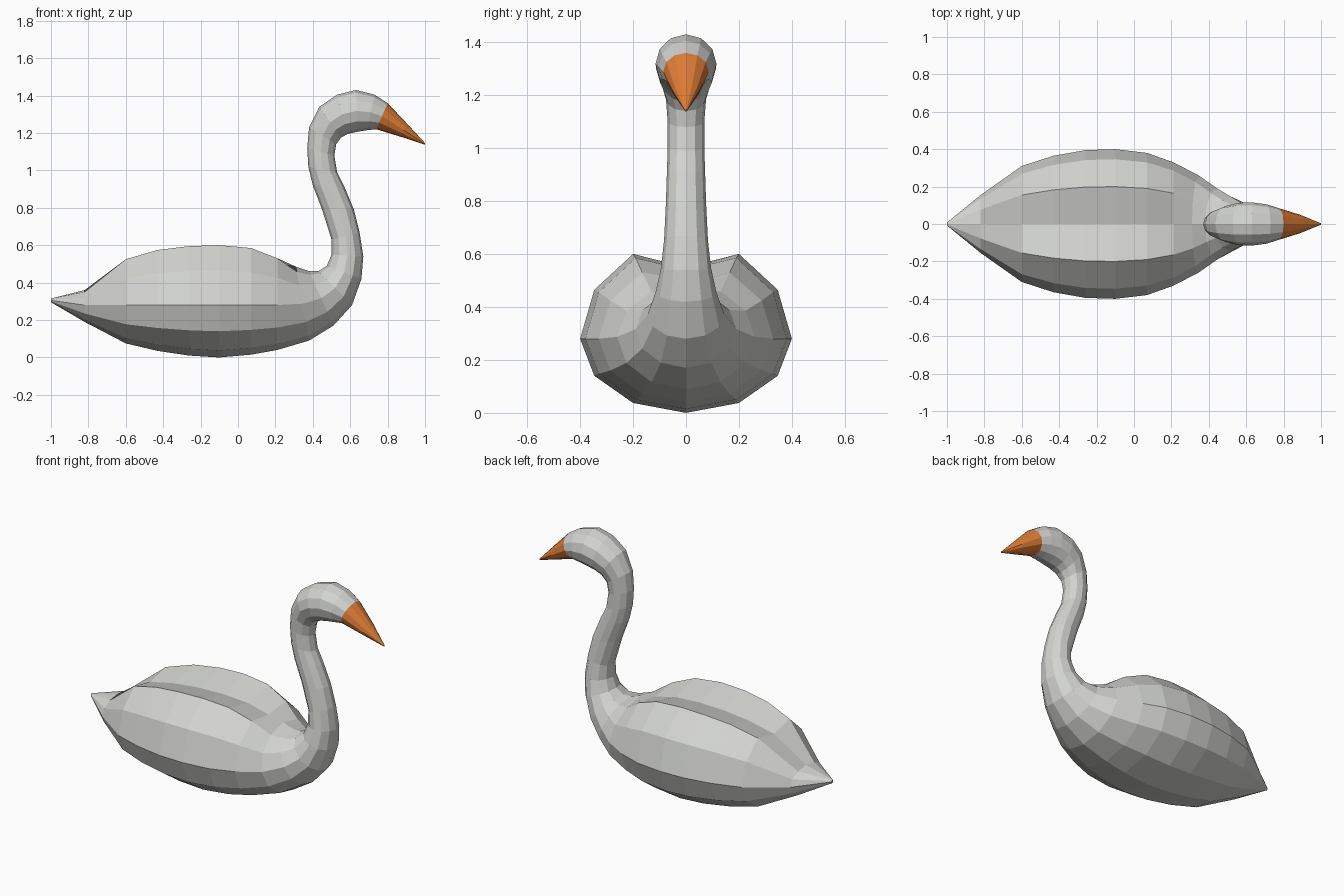
import bpy
import bmesh
from math import cos, sin, tau
from mathutils import Vector

SIDES = 12

if "Cube" in bpy.data.objects:
    bpy.data.objects.remove(bpy.data.objects["Cube"], do_unlink=True)


def make_material(name, colour):
    mat = bpy.data.materials.new(name)
    mat.use_nodes = True
    rgba = (*colour, 1)
    mat.diffuse_color = rgba
    mat.node_tree.nodes["Principled BSDF"].inputs["Base Color"].default_value = rgba
    return mat


def ring(low, high, half_width, middle=0.5, crown=1.0):
    """Ring of points between a low and a high point; crown sinks the topmost point."""
    low, high = Vector(low), Vector(high)
    centre = low.lerp(high, middle)
    points = []
    for i in range(SIDES):
        angle = tau * i / SIDES
        rise = sin(angle)
        reach = (high - centre) * rise if rise > 0 else (centre - low) * rise
        if i == SIDES // 4:
            reach *= crown
        points.append(centre + reach + Vector((0, half_width * cos(angle), 0)))
    return points


def loft(name, rings, material):
    """Skin a row of rings into one closed, flat-shaded object."""
    bm = bmesh.new()
    loops = [[bm.verts.new(p) for p in points] for points in rings]
    for a, b in zip(loops, loops[1:]):
        for i in range(SIDES):
            j = (i + 1) % SIDES
            bm.faces.new((a[i], a[j], b[j], b[i]))
    bm.faces.new(loops[0])
    bm.faces.new(loops[-1])
    bmesh.ops.recalc_face_normals(bm, faces=bm.faces)
    mesh = bpy.data.meshes.new(name)
    bm.to_mesh(mesh)
    bm.free()
    mesh.materials.append(material)
    obj = bpy.data.objects.new(name, mesh)
    bpy.context.collection.objects.link(obj)
    return obj


def side_rings(sections):
    """Rings from (low x, low z, high x, high z, half width)."""
    return [ring((lx, 0, lz), (hx, 0, hz), w) for lx, lz, hx, hz, w in sections]


feathers = make_material("pale grey feathers", (0.65, 0.66, 0.63))
orange = make_material("orange beak", (0.74, 0.205, 0.037))

# Body, tail to chest: x, half width, keel height, back height, crown
# A crown below one makes the valley between the folded wings
waist = 0.28
body_sections = [
    (-0.82, 0.155, 0.19, 0.36, 1),
    (-0.6, 0.31, 0.075, 0.563, 0.75),
    (-0.43, 0.365, 0.035, 0.62, 0.73),
    (-0.26, 0.395, 0.01, 0.644, 0.73),
    (-0.1, 0.4, 0, 0.65, 0.73),
    (0.07, 0.38, 0.015, 0.632, 0.74),
    (0.21, 0.33, 0.04, 0.569, 0.78),
]
tail_tip = ring((-1, 0, 0.295), (-1, 0, 0.315), 0.008)
body = [ring((x, 0, low), (x, 0, high), w, (waist - low) / (high - low), crown)
        for x, w, low, high, crown in body_sections]

# Neck, sweeping up from the chest
neck = side_rings([
    (0.38, 0.09, 0.31, 0.485, 0.26),
    (0.51, 0.17, 0.38, 0.462, 0.19),
    (0.61, 0.28, 0.43, 0.462, 0.145),
    (0.66, 0.42, 0.475, 0.49, 0.115),
    (0.67, 0.54, 0.5, 0.55, 0.095),
    (0.65, 0.67, 0.5, 0.63, 0.083),
    (0.62, 0.79, 0.45, 0.79, 0.076),
    (0.57, 0.91, 0.4, 0.92, 0.072),
    (0.53, 0.99, 0.376, 1.02, 0.069),
    (0.515, 1.08, 0.37, 1.12, 0.069),
])

# Head, curling over to the beak
head = side_rings([
    (0.525, 1.14, 0.38, 1.23, 0.076),
    (0.55, 1.175, 0.435, 1.34, 0.097),
    (0.585, 1.195, 0.53, 1.405, 0.113),
    (0.64, 1.207, 0.63, 1.43, 0.115),
    (0.69, 1.215, 0.73, 1.405, 0.105),
])

# Beak, a cone tapering to a point
beak = side_rings([
    (0.74, 1.22, 0.8, 1.36, 0.086),
    (0.87, 1.18, 0.902, 1.252, 0.05),
    (0.998, 1.138, 1, 1.146, 0.004),
])

loft("body_neck_and_head", [tail_tip] + body + neck + head + beak[:1], feathers)
loft("beak", beak, orange)
